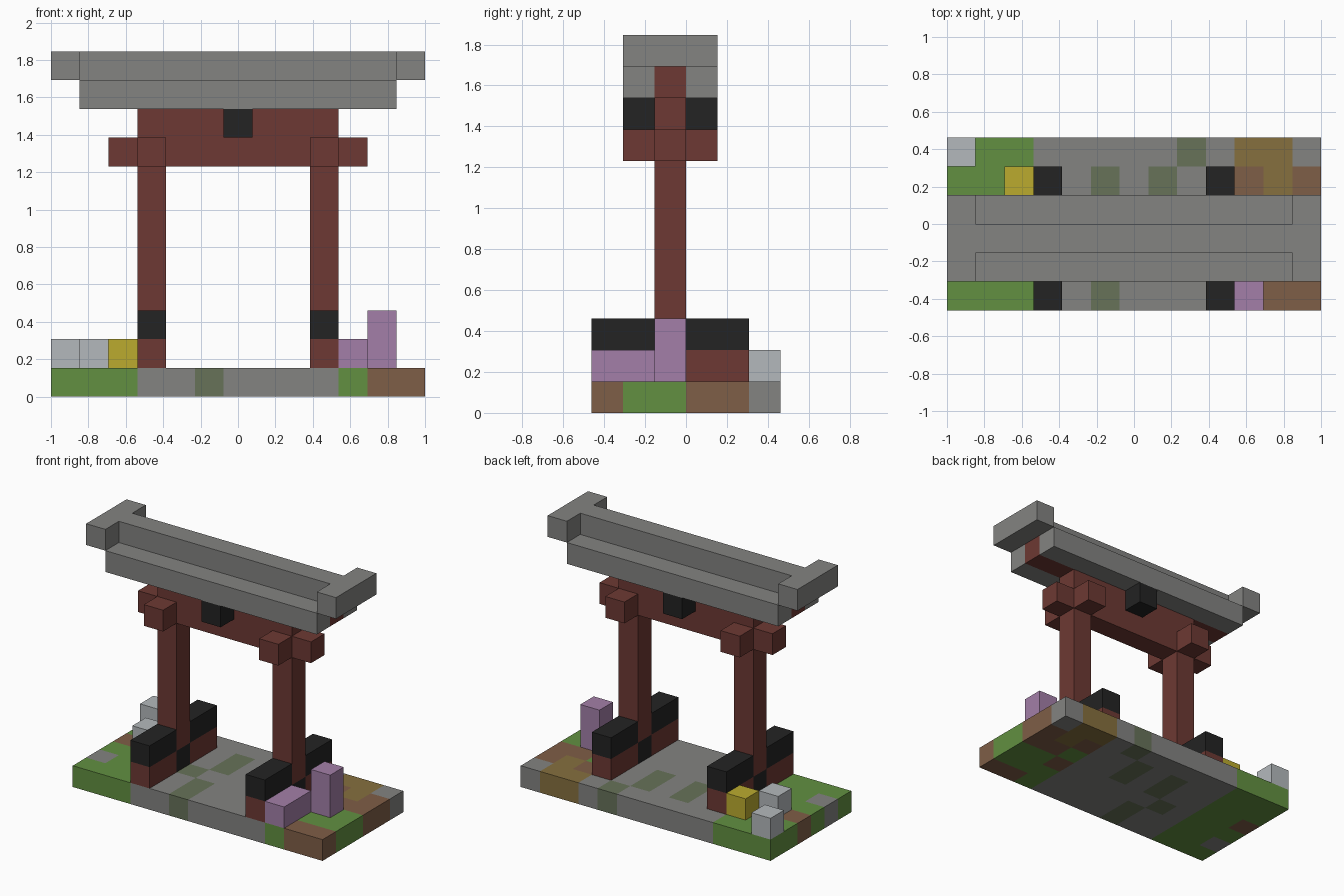
import bpy, bmesh
from mathutils import Vector

if "Cube" in bpy.data.objects:
    bpy.data.objects.remove(bpy.data.objects["Cube"], do_unlink=True)

U = 2 / 13                       # block size
NX, NY = 13, 6                   # base size in blocks


def material(name, rgb):
    lin = [((c / 255 + 0.055) / 1.055) ** 2.4 for c in rgb] + [1]
    m = bpy.data.materials.new(name)
    m.use_nodes = True
    m.diffuse_color = lin
    m.node_tree.nodes["Principled BSDF"].inputs["Base Color"].default_value = lin
    return m


stone = material("stone grey", (131, 131, 129))
red = material("dark red wood", (109, 57, 51))
green = material("grass green", (98, 144, 65))
brown = material("earth brown", (127, 94, 71))
tan = material("ochre path", (134, 112, 62))
moss = material("moss grey green", (103, 114, 89))
pale = material("pale stone", (180, 185, 188))
yellow = material("flower yellow", (187, 171, 47))
purple = material("flower purple", (163, 127, 168))
black = material("black", (35, 35, 35))


def to_object(bm, name, mats):
    bmesh.ops.recalc_face_normals(bm, faces=bm.faces)
    mesh = bpy.data.meshes.new(name)
    bm.to_mesh(mesh)
    bm.free()
    for m in mats:
        mesh.materials.append(m)
    obj = bpy.data.objects.new(name, mesh)
    bpy.context.collection.objects.link(obj)
    return obj


def block(name, mat, start, size):
    """Box from a start cell and a size, both counted in blocks."""
    bm = bmesh.new()
    bmesh.ops.create_cube(bm, size=1)
    for v in bm.verts:
        cell = [s + (c + 0.5) * n for s, c, n in zip(start, v.co, size)]
        v.co = Vector((cell[0] - NX / 2, cell[1] - NY / 2, cell[2])) * U
    return to_object(bm, name, [mat])


# Ground slab: one letter per cell, back row first
ground_map = ["GGGSSSSSMSTTS",
              "GGGSSMSMSSBTB",
              "BGGSSMSMSSGBB",
              "GGGSMSSSSSBGG",
              "SGGSSMSSSSGGG",
              "GGGSSMSSSSGBB"]
ground_mats = {"S": stone, "G": green, "B": brown, "T": tan, "M": moss}
letters = list(ground_mats)

bm = bmesh.new()
bmesh.ops.create_grid(bm, x_segments=NX, y_segments=NY, size=0.5)
for v in bm.verts:
    v.co = (v.co.x * NX * U, v.co.y * NY * U, 0)
top = bmesh.ops.extrude_face_region(bm, geom=bm.faces[:], use_keep_orig=True)
bmesh.ops.translate(bm, vec=(0, 0, U),
                    verts=[g for g in top["geom"] if isinstance(g, bmesh.types.BMVert)])
bmesh.ops.recalc_face_normals(bm, faces=bm.faces)
for f in bm.faces:
    p = f.calc_center_median() - f.normal * U * 0.3
    col = int(p.x / U + NX / 2)
    row = NY - 1 - int(p.y / U + NY / 2)
    f.material_index = letters.index(ground_map[row][col])
to_object(bm, "ground_slab", ground_mats.values())

# Posts with footings and bracket ends
for side, x in (("right", 3), ("left", 9)):
    block(side + "_post_foot", black, (x, 2, 1), (1, 1, 1))
    block(side + "_post", red, (x, 2, 2), (1, 1, 6))
    for end, y in (("front", 0), ("back", 3)):
        block(f"{side}_{end}_footing", red, (x, y, 1), (1, 2, 1))
        block(f"{side}_{end}_footing_cap", black, (x, y, 2), (1, 2, 1))
    for end, y in (("front", 1), ("back", 3)):
        block(f"{side}_{end}_bracket", red, (x, y, 8), (1, 1, 1))

# Cross beams
block("lower_beam", red, (2, 2, 8), (9, 1, 1))
block("middle_beam", red, (3, 2, 9), (7, 1, 1))
block("top_beam", red, (1, 2, 10), (11, 1, 1))

# Plaques and eaves on both faces
for end, y in (("front", 1), ("back", 3)):
    block(end + "_plaque", black, (6, y, 9), (1, 1, 1))
    block(end + "_eave", stone, (1, y, 10), (11, 1, 1))

# Roof ridge with raised ends
block("roof_ridge", stone, (1, 2, 11), (11, 1, 1))
for side, x in (("right", 0), ("left", 12)):
    block(side + "_roof_end", stone, (x, 1, 11), (1, 3, 1))

# Plants and stones
block("low_purple_bush", purple, (10, 0, 1), (1, 2, 1))
block("tall_purple_bush", purple, (11, 2, 1), (1, 1, 2))
block("yellow_bush", yellow, (2, 4, 1), (1, 1, 1))
block("corner_stone", pale, (0, 5, 1), (1, 1, 1))
block("inner_stone", pale, (1, 3, 1), (1, 1, 1))
